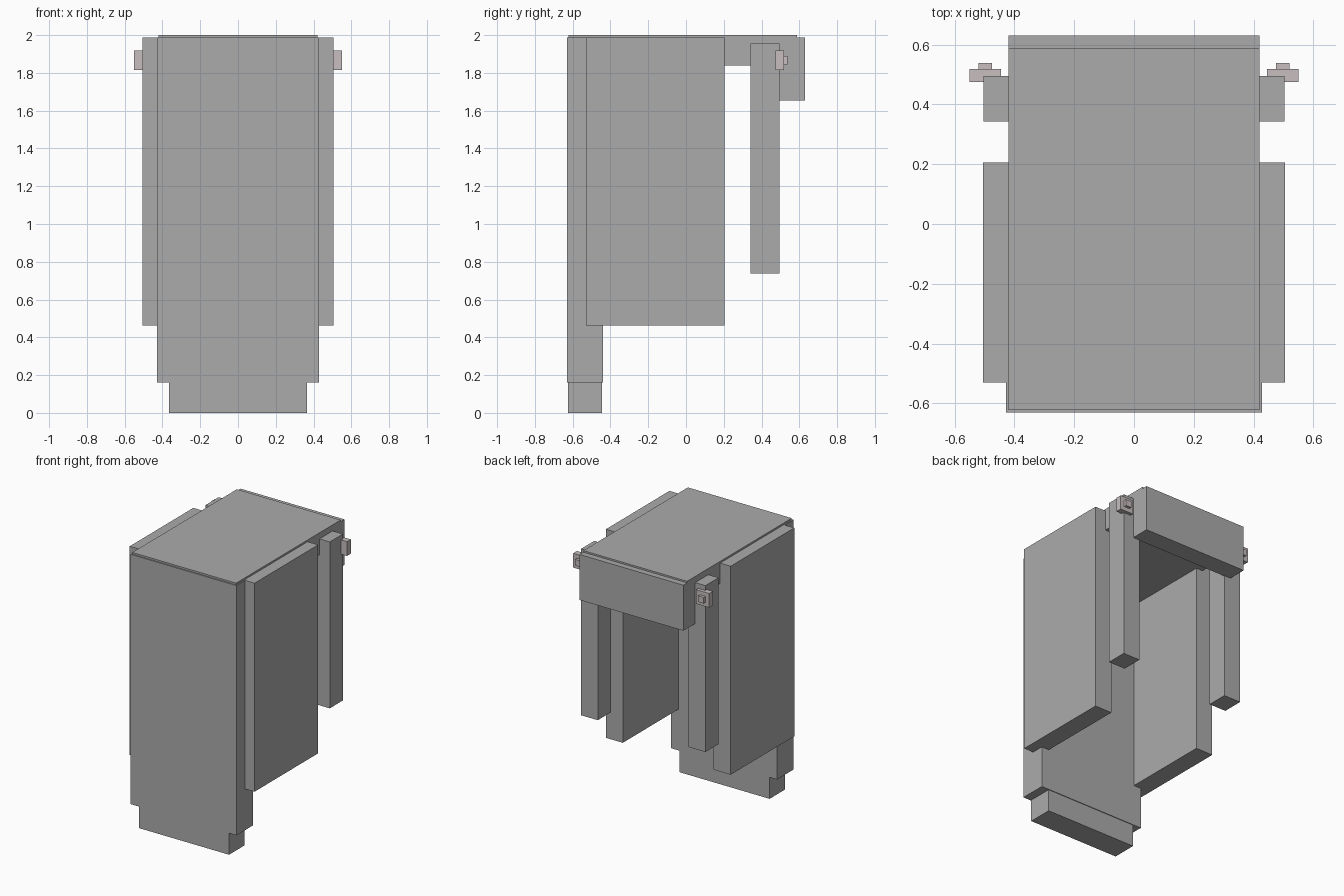
import bpy
import bmesh
from mathutils import Vector

default = bpy.data.objects.get("Cube")
if default:
    bpy.data.objects.remove(default, do_unlink=True)


def make_material(name, rgb):
    mat = bpy.data.materials.new(name)
    mat.use_nodes = True
    color = (*rgb, 1.0)
    mat.diffuse_color = color
    bsdf = next(n for n in mat.node_tree.nodes if n.type == 'BSDF_PRINCIPLED')
    bsdf.inputs["Base Color"].default_value = color
    return mat


grey = make_material("grey", (0.41, 0.41, 0.41))
pale_pink = make_material("pale_pink_grey", (0.57, 0.515, 0.52))


def box(name, mat, x, y, z):
    """Box spanning the given (low, high) ranges on each axis."""
    low, high = (Vector(c) for c in zip(x, y, z))
    center, size = (low + high) / 2, high - low
    bm = bmesh.new()
    bmesh.ops.create_cube(bm, size=1)
    bmesh.ops.scale(bm, vec=size, verts=bm.verts)
    mesh = bpy.data.meshes.new(name)
    bm.to_mesh(mesh)
    bm.free()
    mesh.materials.append(mat)
    obj = bpy.data.objects.new(name, mesh)
    obj.location = center
    bpy.context.collection.objects.link(obj)
    return obj


def pair(name, mat, x, y, z):
    """Matching boxes on the left (+x) and right (-x)."""
    box("left_" + name, mat, x, y, z)
    box("right_" + name, mat, (-x[1], -x[0]), y, z)


# Central shell: front slab with its foot, top slab and back drop
box("front_panel", grey, (-0.428, 0.428), (-0.63, -0.44), (0.16, 1.987))
box("front_foot", grey, (-0.365, 0.365), (-0.625, -0.445), (0.0, 0.16))
box("top_panel", grey, (-0.42, 0.42), (-0.622, 0.587), (1.84, 2.0))
box("back_panel", grey, (-0.42, 0.42), (0.49, 0.63), (1.655, 1.988))

# Side slabs and rear posts
pair("side_panel", grey, (0.368, 0.505), (-0.53, 0.205), (0.462, 1.987))
pair("rear_post", grey, (0.368, 0.503), (0.342, 0.494), (0.738, 1.955))

# Clasps on the posts
pair("clasp_plate", pale_pink, (0.445, 0.55), (0.474, 0.518), (1.815, 1.919))
pair("clasp_button", pale_pink, (0.475, 0.52), (0.518, 0.538), (1.845, 1.89))
